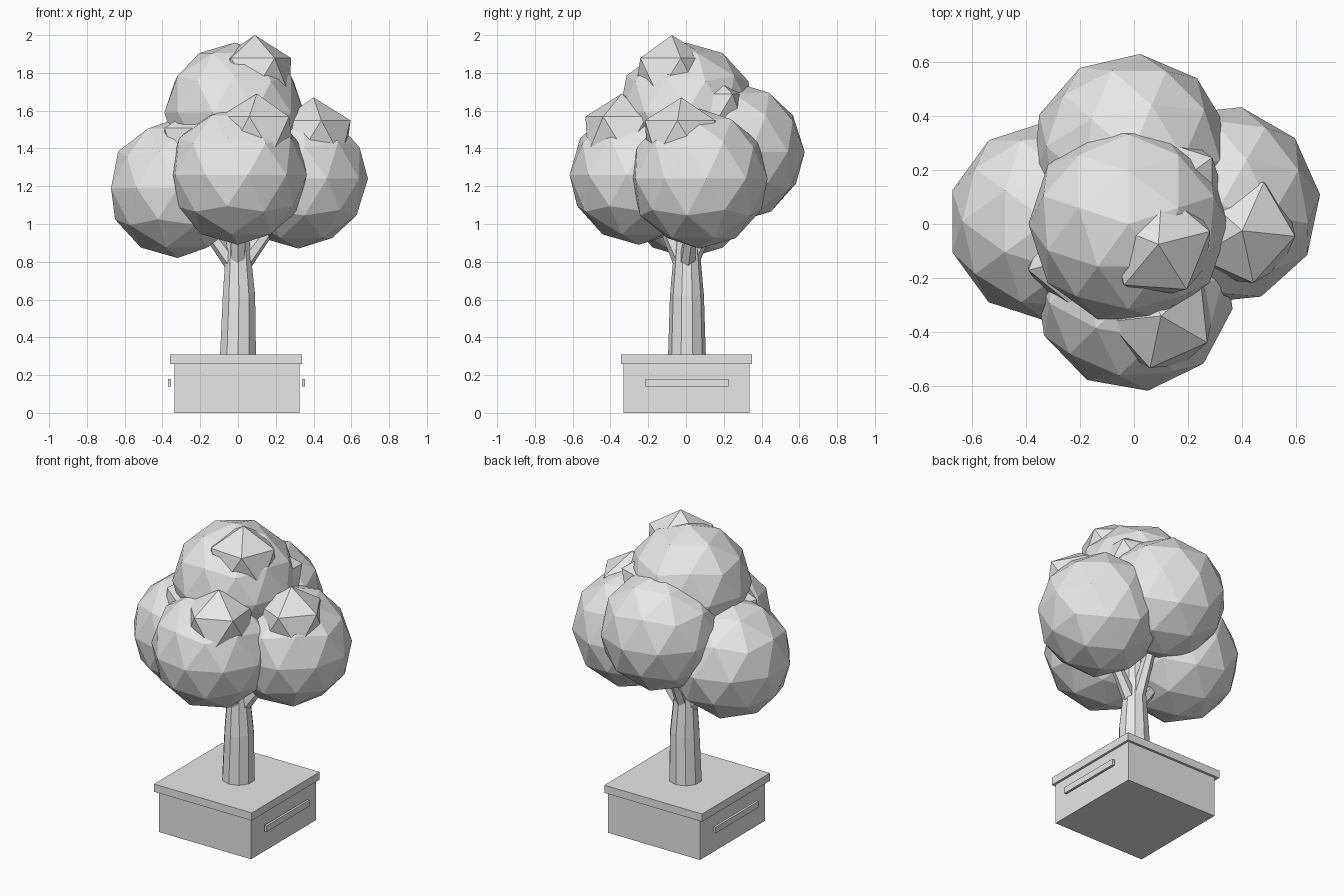
import bpy
import bmesh
from math import radians
from mathutils import Matrix, Vector

if "Cube" in bpy.data.objects:
    bpy.data.objects.remove(bpy.data.objects["Cube"], do_unlink=True)

GREY = bpy.data.materials.new("plain_grey")
GREY.use_nodes = True
GREY.diffuse_color = (0.8, 0.8, 0.8, 1)
GREY.node_tree.nodes["Principled BSDF"].inputs["Base Color"].default_value = (0.8, 0.8, 0.8, 1)


def finish(name, bm):
    bmesh.ops.recalc_face_normals(bm, faces=bm.faces)
    mesh = bpy.data.meshes.new(name)
    bm.to_mesh(mesh)
    bm.free()
    mesh.materials.append(GREY)
    obj = bpy.data.objects.new(name, mesh)
    bpy.context.collection.objects.link(obj)
    return obj


def box(name, low, high):
    low, high = Vector(low), Vector(high)
    bm = bmesh.new()
    bmesh.ops.create_cube(bm, size=1, matrix=Matrix.Translation((low + high) / 2)
                          @ Matrix.Diagonal((*(high - low), 1)))
    return finish(name, bm)


def foliage(name, centre, radius, detail, turn):
    bm = bmesh.new()
    bmesh.ops.create_icosphere(bm, subdivisions=detail, radius=radius)
    bm.transform(Matrix.Translation(centre) @ Matrix.Rotation(radians(turn), 4, "Z"))
    return finish(name, bm)


def limb(name, stations, sides):
    """Faceted tube through (centre, radius) stations."""
    bm = bmesh.new()
    axis = Vector(stations[-1][0]) - Vector(stations[0][0])
    aim = axis.to_track_quat("Z", "Y").to_matrix().to_4x4()
    rings = []
    for centre, radius in stations:
        ring = bmesh.ops.create_circle(bm, segments=sides, radius=radius,
                                       matrix=Matrix.Translation(centre) @ aim)
        rings.append(ring["verts"])
    for a, b in zip(rings, rings[1:]):
        for i in range(sides):
            j = (i + 1) % sides
            bm.faces.new((a[i], a[j], b[j], b[i]))
    bm.faces.new(rings[0])
    bm.faces.new(rings[-1])
    return finish(name, bm)


# Planter box, overhanging lid and side handles
box("planter", (-0.335, -0.33, 0), (0.325, 0.335, 0.26))
box("planter_lid", (-0.36, -0.345, 0.26), (0.34, 0.35, 0.31))
box("right_handle", (-0.37, -0.215, 0.14), (-0.355, 0.225, 0.18))
box("left_handle", (0.34, -0.215, 0.14), (0.355, 0.225, 0.18))

# Trunk and the branches spreading into the crown
limb("trunk", [((0, 0.005, 0.3), 0.1), ((0.005, 0.005, 0.62), 0.09),
               ((0, 0.005, 0.9), 0.065), ((0, 0, 1.2), 0.05)], 10)
branch_ends = {"right": (-0.22, 0, 1.05), "left": (0.22, 0.04, 1.05),
               "front": (0, -0.16, 1.1), "back": (0, 0.18, 1.15)}
for side, end in branch_ends.items():
    root = (end[0] * 0.1, end[1] * 0.1, 0.78)
    limb(side + "_branch", [(root, 0.045), (end, 0.03)], 6)

# Large leaf clumps
clumps = {
    "right": ((-0.32, 0.01, 1.19), 0),
    "front": ((0, -0.25, 1.26), 8),
    "left": ((0.32, 0.07, 1.24), -12),
    "back": ((-0.01, 0.26, 1.38), -5),
    "top": ((-0.02, 0, 1.59), 18),
}
for side, (centre, turn) in clumps.items():
    foliage(side + "_leaf_clump", centre, 0.37, 2, turn)

# Small sharp leaf tufts poking out of the clumps
tufts = {
    "top": ((0.09, -0.075, 1.78), 14),
    "left": ((0.4, -0.025, 1.45), -6),
    "front": ((0.1, -0.34, 1.47), -30),
    "right": ((-0.2, -0.12, 1.41), 195),
    "back": ((0.13, 0.13, 1.59), 36),
}
for side, (centre, turn) in tufts.items():
    foliage(side + "_leaf_tuft", centre, 0.22, 1, turn)
